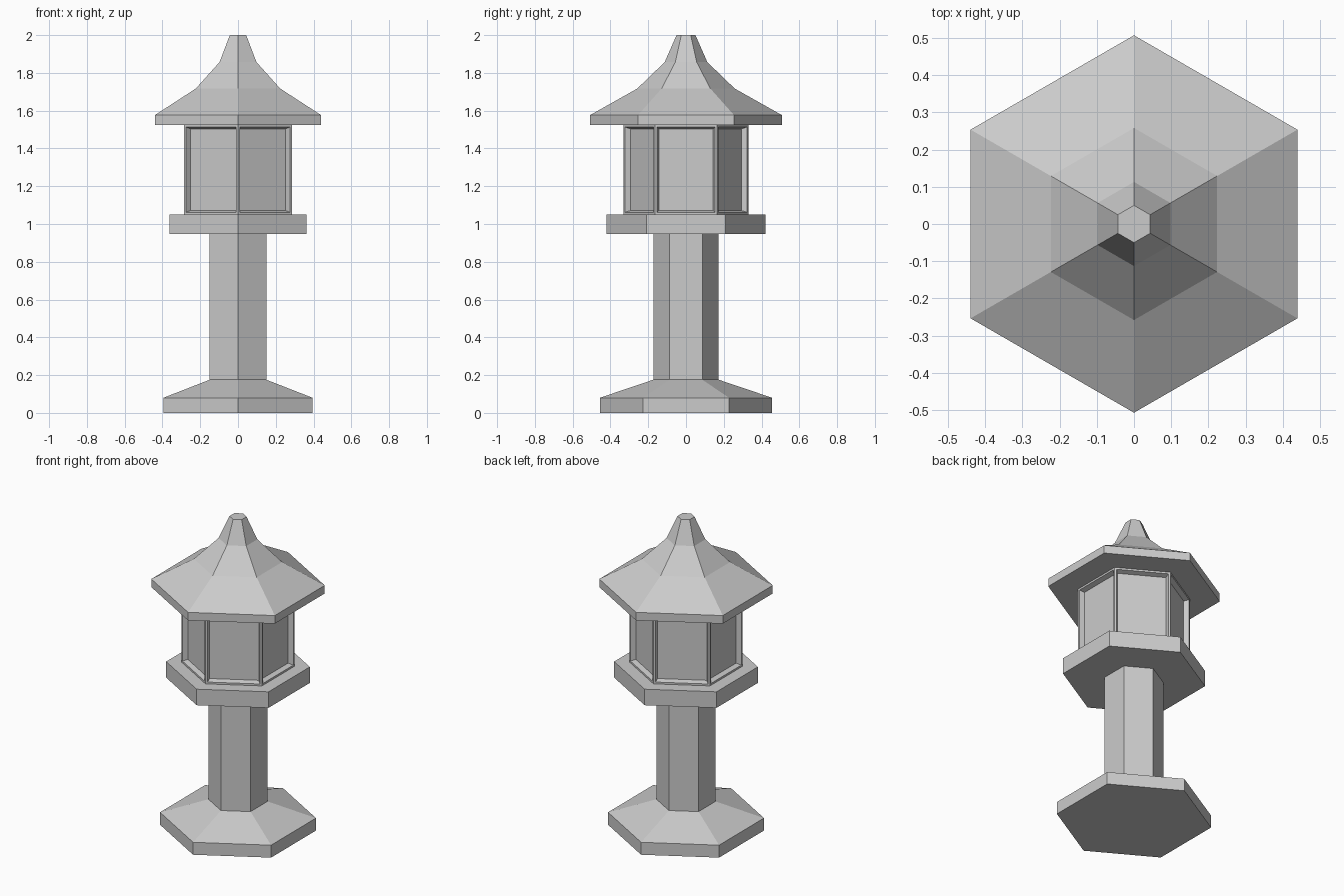
import bpy, bmesh
from math import cos, sin, pi

cube = bpy.data.objects.get("Cube")
if cube:
    bpy.data.objects.remove(cube, do_unlink=True)

stone = bpy.data.materials.new("grey_stone")
stone.use_nodes = True
COLOUR = (0.6, 0.6, 0.6, 1)
stone.diffuse_color = COLOUR
stone.node_tree.nodes["Principled BSDF"].inputs["Base Color"].default_value = COLOUR


def hex_part(name, profile, panels=False):
    """Hexagonal solid from (corner radius, height) rings, corners on the y axis."""
    bm = bmesh.new()
    rings = [[bm.verts.new((r * sin(i * pi / 3), -r * cos(i * pi / 3), z))
              for i in range(6)] for r, z in profile]
    sides = []
    for low, high in zip(rings, rings[1:]):
        for i in range(6):
            j = (i + 1) % 6
            sides.append(bm.faces.new((low[i], low[j], high[j], high[i])))
    bm.faces.new(rings[0][::-1])
    bm.faces.new(rings[-1])
    bm.normal_update()
    if panels:
        # narrow frame, then a bevelled recess on every side
        bmesh.ops.inset_individual(bm, faces=sides, thickness=0.017)
        bmesh.ops.inset_individual(bm, faces=sides, thickness=0.013, depth=-0.03)
    mesh = bpy.data.meshes.new(name)
    bm.to_mesh(mesh)
    bm.free()
    mesh.materials.append(stone)
    obj = bpy.data.objects.new(name, mesh)
    bpy.context.collection.objects.link(obj)
    return obj


# Parts from the ground up
hex_part("base", [(0.456, 0), (0.456, 0.08), (0.172, 0.176)])
hex_part("pillar", [(0.173, 0.176), (0.173, 0.947)])
hex_part("platform", [(0.42, 0.947), (0.42, 1.05)])
hex_part("lantern_box", [(0.33, 1.05), (0.33, 1.525)], panels=True)
hex_part("roof", [(0.507, 1.525), (0.507, 1.577), (0.258, 1.717),
                  (0.113, 1.857), (0.05, 2.0)])
